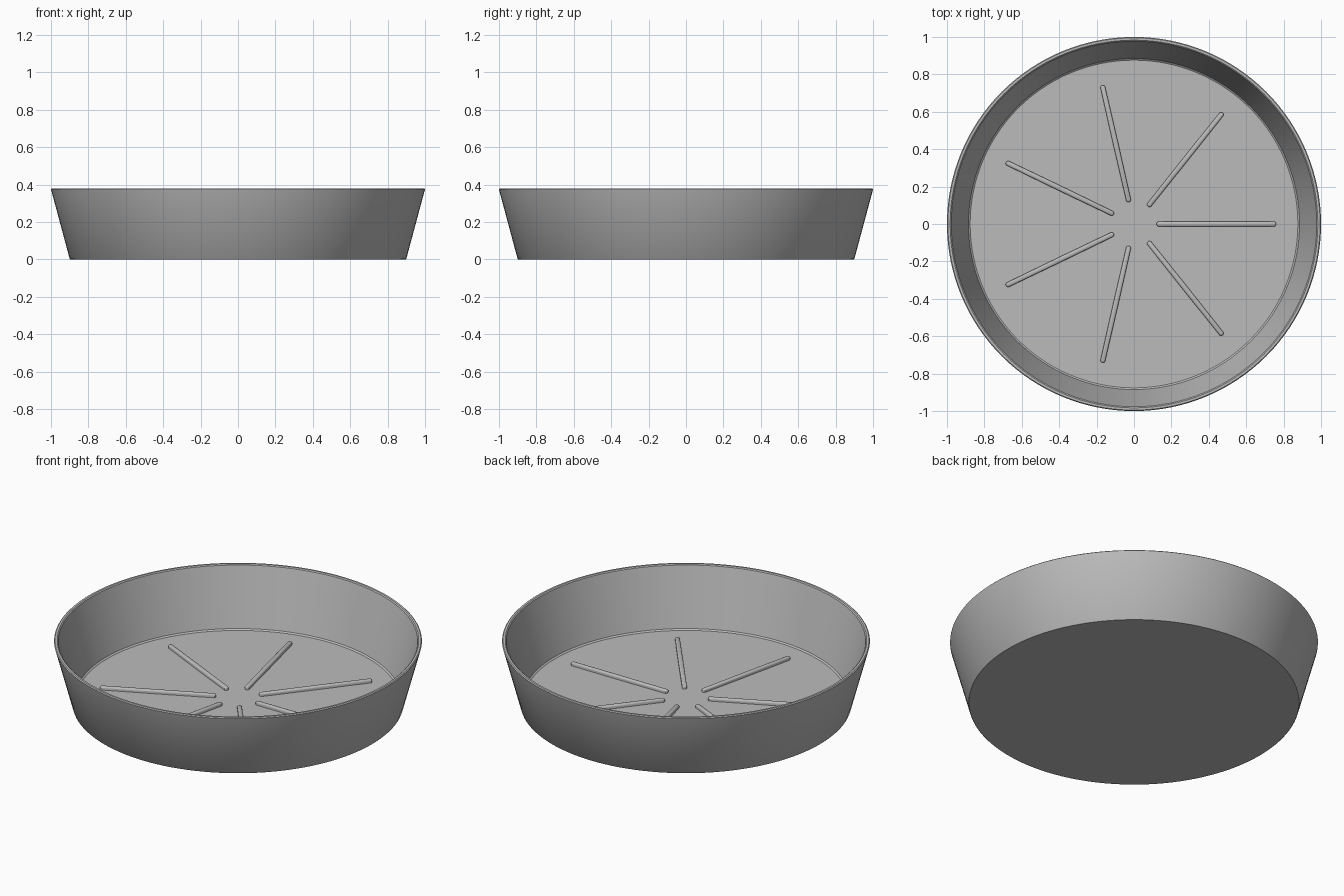
import bpy, bmesh, math
from mathutils import Matrix

cube = bpy.data.objects.get("Cube")
if cube:
    bpy.data.objects.remove(cube, do_unlink=True)

HEIGHT, FLOOR, SEGMENTS, RIBS = 0.38, 0.03, 128, 7

grey = bpy.data.materials.new("plain_grey")
grey.use_nodes = True
grey.diffuse_color = (0.5, 0.5, 0.5, 1)
grey.node_tree.nodes["Principled BSDF"].inputs["Base Color"].default_value = grey.diffuse_color


def finish(bm, name):
    """Turn a bmesh into a smooth shaded grey object."""
    bmesh.ops.recalc_face_normals(bm, faces=bm.faces)
    mesh = bpy.data.meshes.new(name)
    bm.to_mesh(mesh)
    bm.free()
    mesh.materials.append(grey)
    obj = bpy.data.objects.new(name, mesh)
    bpy.context.collection.objects.link(obj)
    bpy.ops.object.select_all(action="DESELECT")
    obj.select_set(True)
    bpy.context.view_layer.objects.active = obj
    bpy.ops.object.shade_smooth_by_angle(angle=math.radians(30))
    return obj


# Flared dish: a thin wall profile spun around the z axis
profile = [(0, 0), (0.897, 0), (0.9, 0.003), (1.0, HEIGHT - 0.005),
           (0.995, HEIGHT), (0.983, HEIGHT), (0.977, HEIGHT - 0.005),
           (0.885, FLOOR + 0.007), (0.876, FLOOR), (0, FLOOR)]
bm = bmesh.new()
verts = [bm.verts.new((r, 0, z)) for r, z in profile]
edges = [bm.edges.new(pair) for pair in zip(verts, verts[1:])]
bmesh.ops.spin(bm, geom=verts + edges, cent=(0, 0, 0), axis=(0, 0, 1),
               angle=math.tau, steps=SEGMENTS, use_duplicate=False)
bmesh.ops.remove_doubles(bm, verts=bm.verts, dist=0.0001)
finish(bm, "saucer_dish")


# Raised radial ribs: stretched domes with straight sides, set into the floor
def rib(index, inner=0.12, outer=0.76, radius=0.014, rise=0.02):
    bm = bmesh.new()
    bmesh.ops.create_uvsphere(bm, u_segments=16, v_segments=8, radius=radius)
    half = (outer - inner) / 2 - radius
    # Split the sphere across its middle and pull the halves apart
    middle = [v for v in bm.verts if abs(v.co.x) < 0.0001]
    for v in bm.verts:
        if v not in middle:
            v.co.x += math.copysign(half, v.co.x)
        v.co.z = v.co.z * 0.6 if v.co.z > -0.0001 else -rise
    # Square up the ends so the sides stay parallel along the length
    bmesh.ops.translate(bm, verts=bm.verts,
                        vec=((inner + outer) / 2, 0, FLOOR + rise - radius * 0.6))
    bmesh.ops.rotate(bm, verts=bm.verts, cent=(0, 0, 0),
                     matrix=Matrix.Rotation(index * math.tau / RIBS, 3, "Z"))
    finish(bm, f"floor_rib_{index + 1}")


for i in range(RIBS):
    rib(i)
